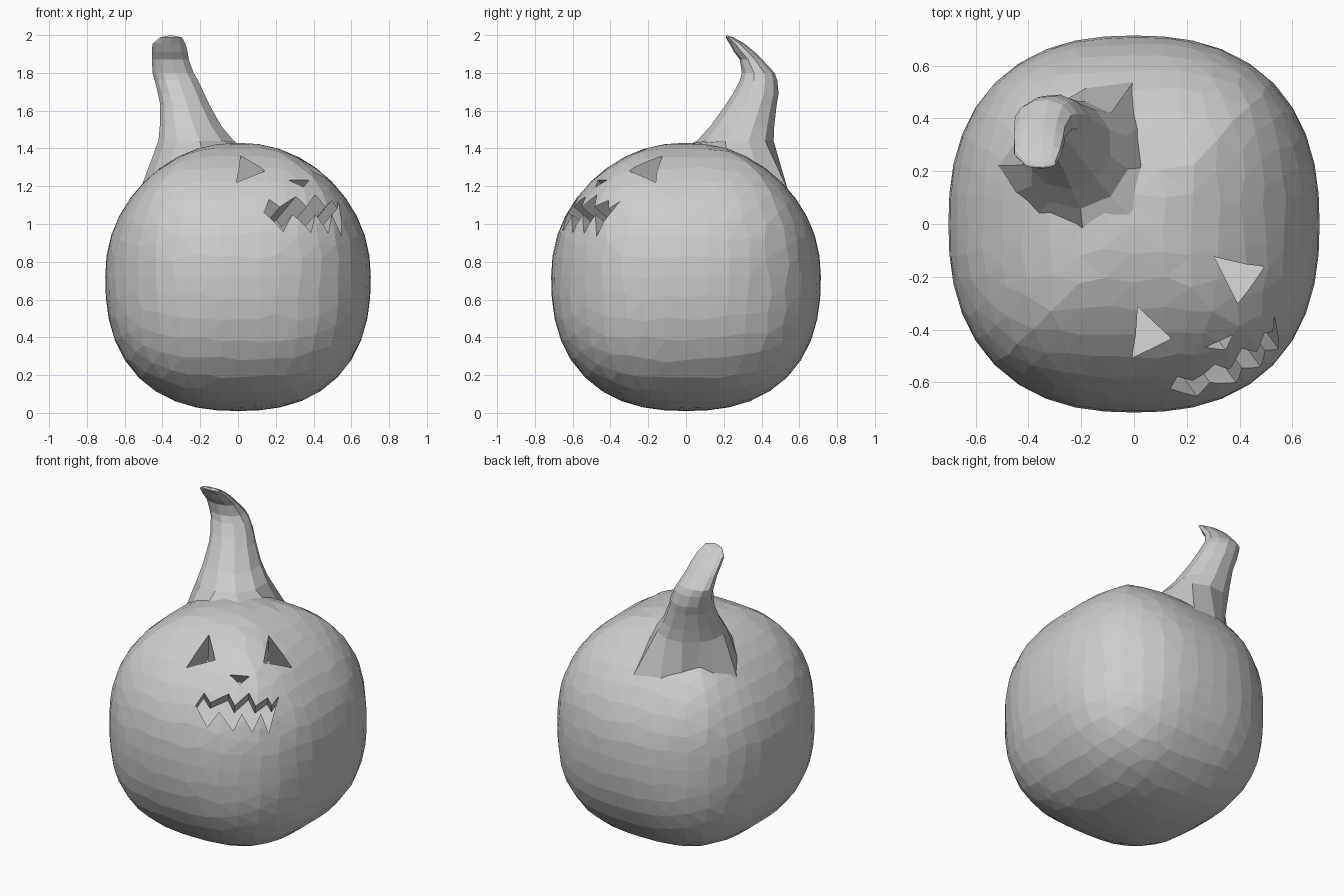
import bpy, bmesh, math, random
from mathutils import Vector
from mathutils.bvhtree import BVHTree

if "Cube" in bpy.data.objects:
    bpy.data.objects.remove(bpy.data.objects["Cube"])

random.seed(4)
RX, RY, RZ, CZ, N = 0.703, 0.714, 0.71, 0.72, 2.4   # boxy, rounded body


def new_object(name, bm):
    bmesh.ops.recalc_face_normals(bm, faces=bm.faces)
    me = bpy.data.meshes.new(name)
    bm.to_mesh(me)
    bm.free()
    ob = bpy.data.objects.new(name, me)
    bpy.context.collection.objects.link(ob)
    return ob


# Body: gridded cube pushed out to a rounded box, faceted
bm = bmesh.new()
bmesh.ops.create_cube(bm, size=2)
bmesh.ops.subdivide_edges(bm, edges=bm.edges[:], cuts=9, use_grid_fill=True)
for v in bm.verts:
    p = Vector([math.tan(c * math.pi / 4) for c in v.co])
    if not any(abs(c) < 0.01 for c in p):
        p += Vector([random.uniform(-0.03, 0.03) for _ in range(3)])
    s = sum(abs(c) ** N for c in p) ** (-1 / N)
    d = p.normalized()
    if d.z > 0:      # upper rim slopes away, less so at the four corners
        s *= 1 - 4 * d.z ** 2 * (0.045 * abs(d.x ** 2 - d.y ** 2) + 0.010 * (1 - d.z ** 2))
    else:            # lower corners bulge
        s *= 1 + 0.022 * 27 * (d.x * d.y * d.z) ** 2
    v.co = (p.x * s * RX, p.y * s * RY, CZ + p.z * s * RZ)
bmesh.ops.triangulate(bm, faces=bm.faces[:])
skin = BVHTree.FromBMesh(bm)
body = new_object("pumpkin_body", bm)

# Carved face: prisms cut at a downward slope along the facing direction
az = math.radians(36)
right = Vector((math.cos(az), math.sin(az), 0))
forward = Vector((math.sin(az), -math.cos(az), 0))


def carve(points, slope, depth):
    e = math.radians(slope)
    d = forward * math.cos(e) + Vector((0, 0, math.sin(e)))
    pts = []
    for u, z in points:
        hit = skin.ray_cast(right * u + forward * 2 + Vector((0, 0, z)), -forward)[0]
        pts.append(hit)
    levels = [p.dot(d) for p in pts]
    bm = bmesh.new()
    rings = [[bm.verts.new(p + d * (k - p.dot(d))) for p in pts]
             for k in (min(levels) - depth, max(levels) + 0.3)]
    n = len(points)
    for ring in rings:
        bm.faces.new(ring)
    for i in range(n):
        j = (i + 1) % n
        bm.faces.new((rings[0][i], rings[0][j], rings[1][j], rings[1][i]))
    cutter = new_object("cutter", bm)
    cutter.hide_render = True
    mod = body.modifiers.new("carve", 'BOOLEAN')
    mod.operation = 'DIFFERENCE'
    mod.solver = 'EXACT'
    mod.object = cutter
    bpy.context.view_layer.objects.active = body
    bpy.ops.object.modifier_apply(modifier=mod.name)
    bpy.data.objects.remove(cutter)


for side in (-1, 1):   # eyes
    carve([(side * 0.173, 1.36), (side * 0.305, 1.22), (side * 0.14, 1.28)], 48, 0.35)
carve([(-0.057, 1.232), (0.057, 1.232), (0, 1.195)], 42, 0.12)   # nose
upper = [(-0.255, 1.06), (-0.206, 1.13), (-0.17, 1.09), (-0.065, 1.145), (-0.03, 1.09),
         (0.053, 1.155), (0.09, 1.09), (0.16, 1.125), (0.185, 1.08), (0.225, 1.12)]
lower = [(0.165, 0.935), (0.12, 1.05), (0.07, 0.95), (0.01, 1.05),
         (-0.04, 0.955), (-0.12, 1.05), (-0.19, 0.96)]
carve(upper + lower, 35, 0.15)   # toothy mouth

# Stem: lofted slices (x, y, z, rx, ry), flared to three points at the base
slices = [(-0.22, 0.262, 1.44, 0.205, 0.205), (-0.25, 0.30, 1.52, 0.167, 0.17),
          (-0.28, 0.345, 1.63, 0.134, 0.137), (-0.30, 0.37, 1.69, 0.126, 0.122),
          (-0.325, 0.385, 1.76, 0.118, 0.1), (-0.343, 0.383, 1.80, 0.112, 0.088),
          (-0.357, 0.345, 1.87, 0.10, 0.06), (-0.36, 0.31, 1.91, 0.097, 0.055),
          (-0.365, 0.27, 1.955, 0.09, 0.04), (-0.355, 0.23, 1.988, 0.06, 0.02)]
angles = [math.radians(a) for a in (20, 50, 80, 110, 140, 165, 191, 215, 240, 275, 310, 345)]
flare = [0.25, 0.34, 0.24, 0.18, 0.17, 0.22, 0.306, 0.28, 0.28, 0.31, 0.345, 0.26]
bm = bmesh.new()
base = []
for a, r in zip(angles, flare):
    top = Vector((-0.22 + r * math.cos(a), 0.28 + r * math.sin(a), 2))
    base.append(bm.verts.new(skin.ray_cast(top, Vector((0, 0, -1)))[0] - Vector((0, 0, 0.006))))
rings = [base]
for x, y, z, rx, ry in slices:
    rings.append([bm.verts.new((x + rx * math.cos(a), y + ry * math.sin(a), z)) for a in angles])
for lo, hi in zip(rings, rings[1:]):
    for i in range(12):
        j = (i + 1) % 12
        bm.faces.new((lo[i], lo[j], hi[j], hi[i]))
tip = bm.verts.new((-0.355, 0.215, 2.0))
under = bm.verts.new((-0.22, 0.28, 1.2))
for i in range(12):
    j = (i + 1) % 12
    bm.faces.new((rings[-1][i], rings[-1][j], tip))
    bm.faces.new((base[j], base[i], under))
new_object("stem", bm)
